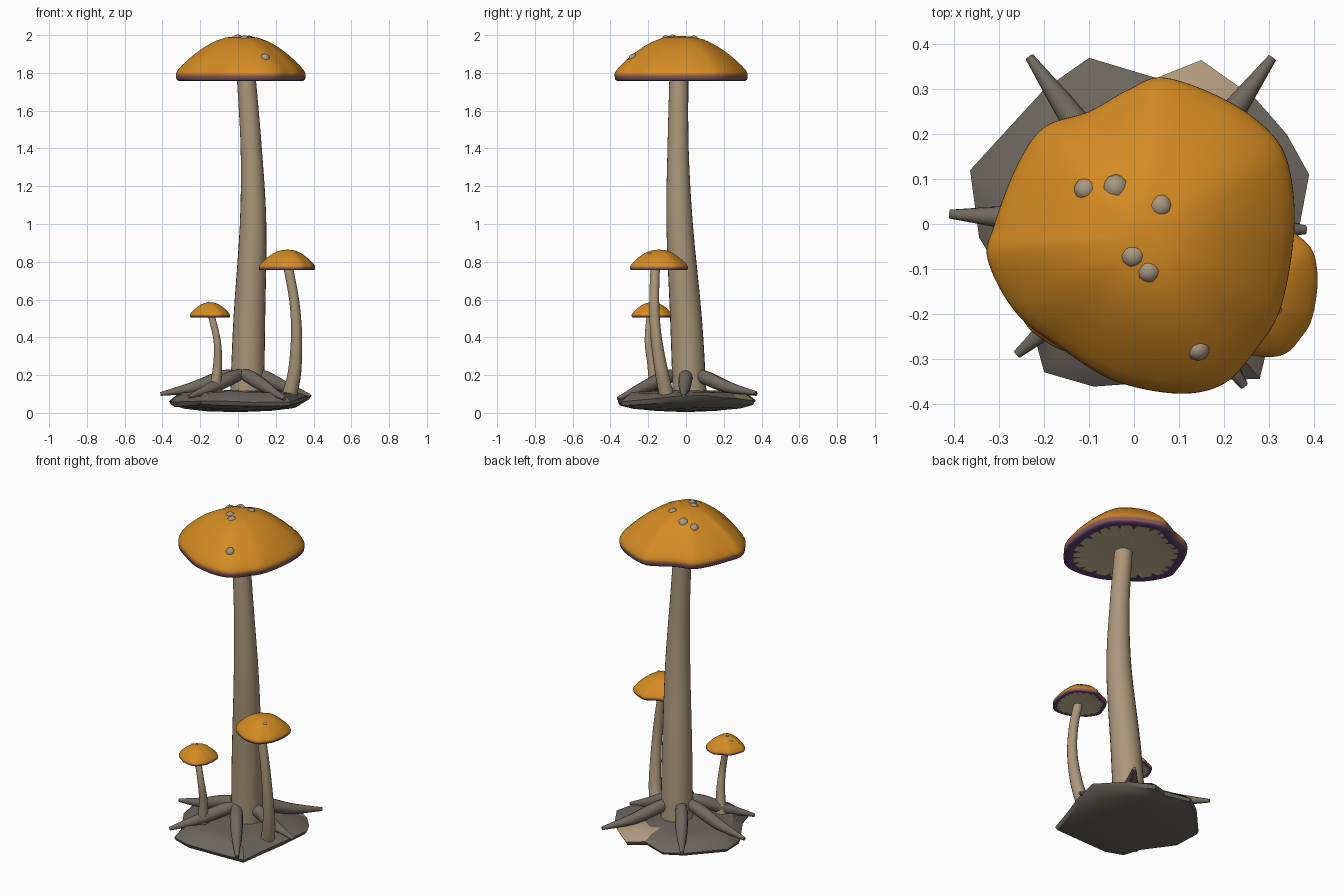
import bpy, bmesh, math, random
from mathutils import Vector
from mathutils.bvhtree import BVHTree

if "Cube" in bpy.data.objects:
    bpy.data.objects.remove(bpy.data.objects["Cube"])

random.seed(4)


def material(name, rgb):
    m = bpy.data.materials.new(name)
    lin = [(c / 255 / 12.92) if c < 11 else ((c / 255 + 0.055) / 1.055) ** 2.4 for c in rgb]
    m.diffuse_color = (*lin, 1)
    m.use_nodes = True
    m.node_tree.nodes["Principled BSDF"].inputs["Base Color"].default_value = m.diffuse_color
    return m


ORANGE = material("cap_orange", (212, 139, 34))
RUST = material("rim_rust", (180, 116, 62))
MAUVE = material("rim_mauve", (138, 92, 92))
PURPLE = material("lip_purple", (100, 66, 112))
GILL = material("gill_olive", (205, 191, 152))
TAN = material("stem_tan", (171, 151, 122))
WART = material("wart_beige", (168, 152, 130))
ROCK = material("rock_grey", (107, 102, 93))
ROOT = material("root_grey", (112, 105, 94))
PATCH = material("rock_tan", (176, 154, 124))


def finish(name, bm, mats, angle=40):
    bmesh.ops.recalc_face_normals(bm, faces=bm.faces)
    me = bpy.data.meshes.new(name)
    bm.to_mesh(me)
    for m in mats:
        me.materials.append(m)
    me.shade_smooth()
    me.set_sharp_from_angle(angle=math.radians(angle))
    ob = bpy.data.objects.new(name, me)
    bpy.context.collection.objects.link(ob)
    return ob


def catmull(a, b, c, d, t):
    return 0.5 * (2 * b + (c - a) * t + (2 * a - 5 * b + 4 * c - d) * t * t
                  + (3 * b - a - 3 * c + d) * t ** 3)


def bridge(bm, r0, r1, mat=0):
    n = len(r0)
    for i in range(n):
        f = bm.faces.new((r0[i], r0[(i + 1) % n], r1[(i + 1) % n], r1[i]))
        f.material_index = mat


def fan(bm, ring, co, mat=0):
    c = bm.verts.new(co)
    for i in range(len(ring)):
        bm.faces.new((ring[i], ring[(i + 1) % len(ring)], c)).material_index = mat


def tube(name, pts, mat, sides=16, subs=4):
    """Tapered tube through points (x, y, z, radius)."""
    p = [Vector(q) for q in pts]
    p = [2 * p[0] - p[1]] + p + [2 * p[-1] - p[-2]]
    path = [catmull(*p[i:i + 4], s / subs) for i in range(len(p) - 3) for s in range(subs)]
    path.append(p[-2])
    bm = bmesh.new()
    rings = []
    for i, q in enumerate(path):
        t = (path[min(i + 1, len(path) - 1)] - path[max(i - 1, 0)]).to_3d()
        rot = Vector((0, 0, 1)).rotation_difference(t)
        rings.append([bm.verts.new(q.to_3d() + rot @ Vector(
            (q[3] * math.cos(k * math.tau / sides), q[3] * math.sin(k * math.tau / sides), 0)))
            for k in range(sides)])
    for a, b in zip(rings, rings[1:]):
        bridge(bm, a, b)
    bm.faces.new(rings[0])
    bm.faces.new(rings[-1])
    return finish(name, bm, [mat], 60)


# Lobed cap outline, seen from above
OUTLINE = [Vector(p) - Vector((0.02, -0.03)) for p in (
    (0.355, -0.03), (0.35, 0.1), (0.315, 0.19), (0.215, 0.27), (0.07, 0.325), (-0.01, 0.3),
    (-0.1, 0.25), (-0.2, 0.215), (-0.26, 0.13), (-0.31, 0.0), (-0.325, -0.08), (-0.26, -0.2),
    (-0.15, -0.285), (-0.04, -0.35), (0.1, -0.377), (0.2, -0.355), (0.27, -0.28), (0.325, -0.19))]
N = len(OUTLINE)
LOBES = [catmull(*(OUTLINE[(i + k) % N] for k in (-1, 0, 1, 2)), s / 8)
         for i in range(N) for s in range(8)]
# Cap profile: radius fraction, height fraction, material of the band above
PROFILE = [(0.1, 0.995, 0), (0.25, 0.965, 0), (0.4, 0.89, 0), (0.55, 0.775, 0), (0.7, 0.62, 0),
           (0.82, 0.47, 0), (0.92, 0.33, 0), (0.975, 0.235, 0), (1.0, 0.165, 0),
           (1.002, 0.12, 1), (0.995, 0.03, 2), (0.965, 0.0, 3), (0.93, -0.005, 3)]


def cap(name, x, y, z, h, scale, warts):
    bm = bmesh.new()
    rings = [[bm.verts.new((x + v.x * r * scale, y + v.y * r * scale, z + h * k))
              for v in LOBES] for r, k, _ in PROFILE]
    # Toothed edge between lip and gills
    rings.append([])
    for i, v in enumerate(LOBES):
        r = scale * (0.74 if i % 6 == 0 else 0.85)
        rings[-1].append(bm.verts.new((x + v.x * r, y + v.y * r, z + h * 0.02)))
    mats = [p[2] for p in PROFILE[1:]] + [3]
    fan(bm, rings[0], (x, y, z + h), 0)
    for a, b, m in zip(rings, rings[1:], mats):
        bridge(bm, a, b, m)
    fan(bm, rings[-1], (x, y, z + h * 0.02), 4)
    tree = BVHTree.FromBMesh(bm)
    finish(name, bm, [ORANGE, RUST, MAUVE, PURPLE, GILL], 60)
    # Warts half sunk into the cap
    for i, (wx, wy, wr) in enumerate(warts):
        hit, normal, _, _ = tree.ray_cast(Vector((wx, wy, 3)), Vector((0, 0, -1)))
        wb = bmesh.new()
        bmesh.ops.create_icosphere(wb, subdivisions=2, radius=wr)
        for v in wb.verts:
            v.co = hit - Vector((0, 0, wr * 0.6)) + v.co * random.uniform(0.97, 1.06)
        finish(f"{name}_wart_{i + 1}", wb, [WART], 50)


cap("large_cap", 0.02, -0.03, 1.758, 0.237, 1.0,
    [(-0.108, 0.077, 0.026), (-0.04, 0.081, 0.03), (0.06, 0.04, 0.027),
     (-0.002, -0.07, 0.028), (0.033, -0.105, 0.027), (0.143, -0.278, 0.026)])
cap("medium_cap", 0.262, -0.145, 0.757, 0.107, 0.435, [(0.317, -0.19, 0.012)])
cap("small_cap", -0.147, -0.18, 0.506, 0.079, 0.31,
    [(-0.155, -0.175, 0.009), (-0.19, -0.165, 0.009)])

# Stems
tube("large_stem", [(0.048, 0.02, 0.08, 0.09), (0.06, 0.0, 0.5, 0.084),
                    (0.08, -0.034, 1.0, 0.07), (0.07, -0.042, 1.4, 0.056),
                    (0.044, -0.038, 1.775, 0.05)], TAN, 24)
tube("medium_stem", [(0.27, -0.1, 0.08, 0.04), (0.3, -0.13, 0.22, 0.035),
                     (0.31, -0.16, 0.42, 0.029), (0.297, -0.168, 0.6, 0.026),
                     (0.265, -0.163, 0.775, 0.025)], TAN)
tube("small_stem", [(-0.125, -0.16, 0.09, 0.033), (-0.108, -0.18, 0.25, 0.024),
                    (-0.11, -0.2, 0.38, 0.019), (-0.142, -0.19, 0.52, 0.018)], TAN)

# Roots splaying out from the large stem: start x, y and tip x, y, z
for i, (sx, sy, tx, ty, tz) in enumerate([
        (0.09, 0.0, 0.382, -0.013, 0.09), (0.07, 0.045, 0.308, 0.37, 0.105),
        (0.0, 0.045, -0.233, 0.372, 0.1), (-0.02, 0.0, -0.41, 0.022, 0.1),
        (0.015, -0.055, -0.26, -0.29, 0.085), (0.03, -0.06, 0.245, -0.36, 0.075)]):
    pts = []
    for f, z, r in ((0, 0.205, 0.028), (0.2, 0.184, 0.037), (0.55, 0.135, 0.031), (1, tz, 0.01)):
        pts.append((sx + (tx - sx) * f, sy + (ty - sy) * f, z, r))
    tube(f"root_{i + 1}", pts, ROOT, 12)

# Faceted rock slab
EDGE = [(0.39, 0.11, 0.09), (0.34, 0.2, 0.08), (0.27, 0.28, 0.075), (0.15, 0.365, 0.06),
        (0.05, 0.325, 0.075), (-0.1, 0.37, 0.07), (-0.2, 0.3, 0.06), (-0.365, 0.12, 0.065),
        (-0.345, -0.03, 0.055), (-0.23, -0.22, 0.06), (-0.2, -0.33, 0.065),
        (-0.09, -0.362, 0.06), (0.08, -0.35, 0.055), (0.28, -0.345, 0.06),
        (0.315, -0.2, 0.07), (0.36, -0.05, 0.085)]
bm = bmesh.new()
rings = []
for r, z, w in ((0.6, 0.115, 0), (0.84, 0.1, 0.1), (1, 0, 1), (0.97, -0.02, 1),
                (0.78, 0.026, 0), (0.45, 0.012, 0)):
    rings.append([bm.verts.new((x * r, y * r, z + w * e + random.uniform(-0.004, 0.004)))
                  for x, y, e in EDGE])
fan(bm, rings[0], (0, 0, 0.122))
for a, b in zip(rings, rings[1:]):
    bridge(bm, a, b)
fan(bm, rings[-1], (0, 0, 0.004))
# Pale patch on the back right of the top
bm.normal_update()
for f in bm.faces:
    c = f.calc_center_median()
    if 0.05 < c.x < 0.24 and c.y > 0.2 and c.z > 0.07 and abs(f.normal.z) > 0.5:
        f.material_index = 1
finish("rock_base", bm, [ROCK, PATCH], 38)
